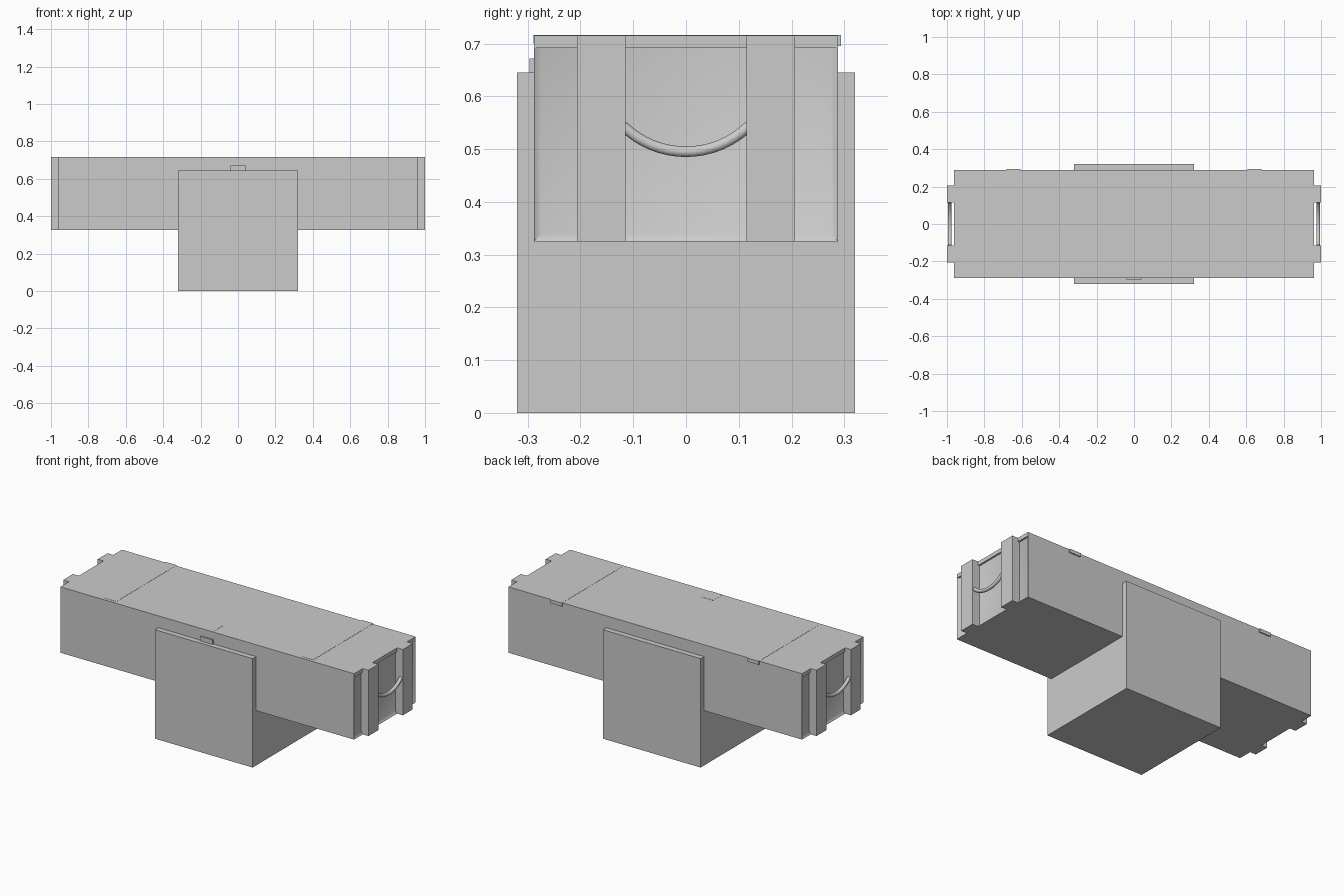
import bpy, bmesh, math

if "Cube" in bpy.data.objects:
    bpy.data.objects.remove(bpy.data.objects["Cube"])


def box(name, x0, x1, y0, y1, z0, z1):
    bm = bmesh.new()
    bmesh.ops.create_cube(bm, size=1)
    for v in bm.verts:
        v.co = (x1 if v.co.x > 0 else x0,
                y1 if v.co.y > 0 else y0,
                z1 if v.co.z > 0 else z0)
    me = bpy.data.meshes.new(name)
    bm.to_mesh(me)
    bm.free()
    ob = bpy.data.objects.new(name, me)
    bpy.context.collection.objects.link(ob)
    return ob


def smooth(ob):
    bpy.ops.object.select_all(action='DESELECT')
    ob.select_set(True)
    bpy.context.view_layer.objects.active = ob
    bpy.ops.object.shade_smooth_by_angle(angle=math.radians(40))


HX, HY, Z0, ZL, Z1 = 0.962, 0.288, 0.325, 0.692, 0.715

# Pedestal block
box("pedestal", -0.32, 0.32, -0.32, 0.32, 0, 0.645)

# Chest body with softly sunken end panels, open up to the lid edge
body = box("chest_body", -HX, HX, -HY, HY, Z0, ZL)
bm = bmesh.new()
bm.from_mesh(body.data)
bm.normal_update()
ends = [f for f in bm.faces if abs(f.normal.x) > 0.9]
for f in ends:
    bmesh.ops.inset_region(bm, faces=[f], thickness=0.02, depth=-0.01)
    for v in f.verts:
        if v.co.z > 0.5:
            v.co.z = ZL
bm.to_mesh(body.data)
bm.free()
smooth(body)

# Lid
box("lid", -HX, HX, -HY, HY, ZL, Z1)

# End posts and hanging handles
for s, side in ((-1, "left"), (1, "right")):
    for t, end in ((-1, "front"), (1, "back")):
        xs = sorted((s * 0.94, s * 1.0))
        ys = sorted((t * 0.115, t * 0.207))
        box(f"{side}_{end}_post", *xs, *ys, Z0, Z1)

    cu = bpy.data.curves.new(f"{side}_handle", 'CURVE')
    cu.dimensions = '3D'
    cu.bevel_depth = 0.0105
    cu.bevel_resolution = 3
    sp = cu.splines.new('POLY')
    n, r = 16, 0.17
    sp.points.add(n)
    span = math.asin(0.119 / r)
    for i, p in enumerate(sp.points):
        a = span * (2 * i / n - 1)
        p.co = (s * 0.985, r * math.sin(a), 0.495 + r * (1 - math.cos(a)), 1)
    curve_ob = bpy.data.objects.new(f"{side}_handle", cu)
    bpy.context.collection.objects.link(curve_ob)
    bpy.ops.object.select_all(action='DESELECT')
    curve_ob.select_set(True)
    bpy.context.view_layer.objects.active = curve_ob
    bpy.ops.object.convert(target='MESH')
    smooth(bpy.context.view_layer.objects.active)

    # Back hinge with its nearly flush strap across the lid
    x = s * 0.645
    box(f"{side}_hinge", x - 0.037, x + 0.037, 0.25, 0.294, 0.695, Z1 + 0.001)
    box(f"{side}_strap", x - 0.037, x + 0.037, -0.27, 0.28, 0.70, Z1 + 0.001)

# Front latch: strap end on the lid and a small catch below it
box("latch_strap", -0.037, 0.037, -0.289, -0.20, 0.70, Z1 + 0.001)
box("latch_catch", -0.04, 0.04, -0.297, -0.27, 0.645, 0.672)
